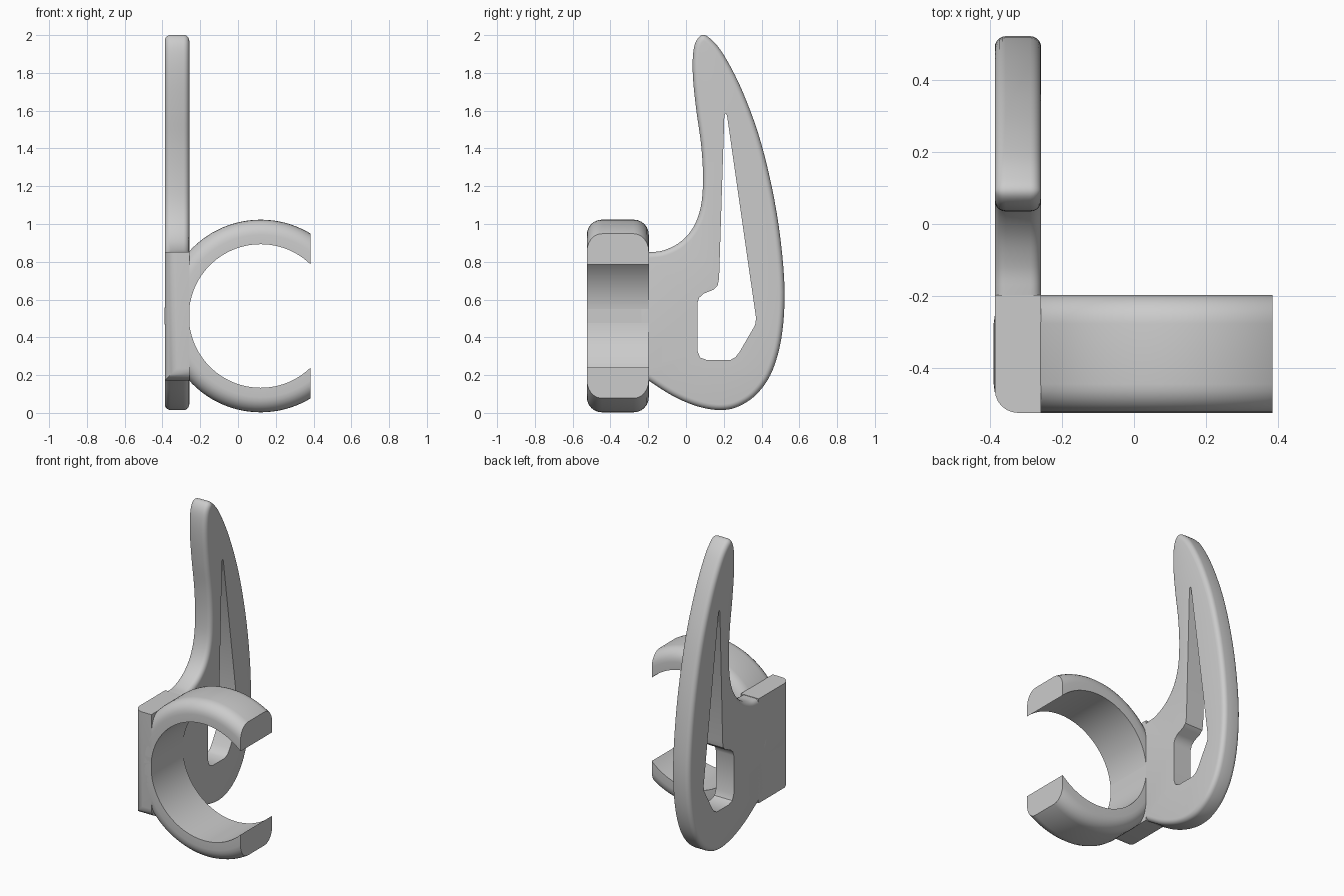
import bpy, bmesh, math
from mathutils import Vector

cube = bpy.data.objects.get("Cube")
if cube:
    bpy.data.objects.remove(cube, do_unlink=True)

grey = bpy.data.materials.new("plain grey")
grey.use_nodes = True
grey.diffuse_color = (0.6, 0.6, 0.6, 1)
grey.node_tree.nodes["Principled BSDF"].inputs["Base Color"].default_value = (0.6, 0.6, 0.6, 1)

X0, X1 = -0.387, -0.258     # plate thickness
Y0, Y1 = -0.525, -0.197     # clip depth
CX, CZ = 0.12, 0.513        # clip centre


def finish(bm, name):
    """Turn a bmesh into a smooth-shaded grey object."""
    bmesh.ops.recalc_face_normals(bm, faces=bm.faces)
    mesh = bpy.data.meshes.new(name)
    bm.to_mesh(mesh)
    bm.free()
    obj = bpy.data.objects.new(name, mesh)
    bpy.context.collection.objects.link(obj)
    mesh.materials.append(grey)
    bpy.ops.object.select_all(action='DESELECT')
    obj.select_set(True)
    bpy.context.view_layer.objects.active = obj
    bpy.ops.object.shade_smooth_by_angle(angle=math.radians(35))


def spline(pts, steps):
    """Catmull-Rom curve through open points."""
    p = [Vector(q) for q in pts]
    p = [p[0] * 2 - p[1]] + p + [p[-1] * 2 - p[-2]]
    out = []
    for a, b, c, d in zip(p, p[1:], p[2:], p[3:]):
        for i in range(steps):
            t = i / steps
            out.append((b * 2 + (c - a) * t + (a * 2 - b * 5 + c * 4 - d) * t * t
                        + (b * 3 - a - c * 3 + d) * t ** 3) / 2)
    return out + [p[-2]]


def inset(outline, dist):
    """Move a clockwise y-z outline inwards."""
    out = []
    for i, p in enumerate(outline):
        q = outline[(i + 1) % len(outline)]
        along = (p - outline[i - 1]).normalized() + (q - p).normalized()
        along.normalize()
        out.append(p + Vector((along.y, -along.x)) * dist)
    return out


def loop(bm, outline, x):
    return [bm.verts.new((x, y, z)) for y, z in outline]


def bridge(bm, a, b):
    for i in range(len(a)):
        j = (i + 1) % len(a)
        bm.faces.new((a[i], a[j], b[j], b[i]))


# Curved fin: rounded rim layers, straight slot wall, flat caps between them
edge = [(-.2, .85), (-.12, .86), (-.03, .905), (.04, .985), (.08, 1.1), (.09, 1.25),
        (.08, 1.42), (.055, 1.6), (.038, 1.76), (.036, 1.88), (.05, 1.96), (.085, 2.0),
        (.13, 1.98), (.2, 1.895), (.3, 1.7), (.4, 1.42), (.48, 1.06), (.52, .7),
        (.51, .43), (.46, .23), (.38, .105), (.28, .035), (.18, .015), (.06, .035),
        (-.07, .09), (-.2, .172)]
slot = [(.203, 1.575), (.21, 1.585), (.217, 1.575), (.371, .5), (.366, .465), (.285, .325),
        (.262, .295), (.235, .28), (.11, .28), (.075, .293), (.06, .33), (.06, .58),
        (.07, .61), (.095, .632), (.145, .652), (.167, .672), (.175, .71)]
outline = [Vector((-.26, .846))] + spline(edge, 5) + [Vector((-.26, .215))]
RIM, STEPS = 0.03, 5
layers = []
for i in range(STEPS + 1):
    a = math.pi / 2 * i / STEPS
    layers.append((RIM * (1 - math.cos(a)), RIM * (1 - math.sin(a))))
bm = bmesh.new()
rims = [loop(bm, inset(outline, d), X0 + dx) for dx, d in layers]
rims += [loop(bm, inset(outline, d), X1 - dx) for dx, d in reversed(layers)]
for a, b in zip(rims, rims[1:]):
    bridge(bm, a, b)
walls = [loop(bm, slot, x) for x in (X0, X1)]
bridge(bm, *walls)
for rim, wall in ((rims[0], walls[0]), (rims[-1], walls[1])):
    border = [bm.edges.get((ring[i - 1], ring[i]))
              for ring in (rim, wall) for i in range(len(ring))]
    bmesh.ops.triangle_fill(bm, edges=border, use_beauty=True, normal=(1, 0, 0))
finish(bm, "fin")

# Mounting block with rounded outer front and bottom front edges
Z0, Z1 = 0.172, 0.853
bm = bmesh.new()
ends = [loop(bm, [(Y0, Z0), (Y1, Z0), (Y1, Z1), (Y0, Z1)], x) for x in (X0, X1)]
bridge(bm, *ends)
for end in ends:
    bm.faces.new(end)
bmesh.ops.recalc_face_normals(bm, faces=bm.faces)


def is_rounded(e):
    mid = (e.verts[0].co + e.verts[1].co) / 2
    return abs(mid.y - Y0) < .001 and (abs(mid.x - X0) < .001 or abs(mid.z - Z0) < .001)


bmesh.ops.bevel(bm, geom=[e for e in bm.edges if is_rounded(e)], offset=0.065,
                segments=6, profile=0.5, affect='EDGES')
finish(bm, "mounting_block")

# Open ring clip: rounded cross-section spun around y, then cut flat
R_IN, R_OUT, R = 0.38, 0.51, 0.08
section = [(R_IN, Y0)]
for cy, start in ((Y0 + R, -90), (Y1 - R, 0)):
    for i in range(7):
        a = math.radians(start + 15 * i)
        section.append((R_OUT - R + R * math.cos(a), cy + R * math.sin(a)))
section.append((R_IN, Y1))

bm = bmesh.new()
N = 96
spun = []
for i in range(N):
    a = 2 * math.pi * i / N
    spun.append([bm.verts.new((CX + r * math.cos(a), y, CZ + r * math.sin(a)))
                 for r, y in section])
for i in range(N):
    bridge(bm, spun[i - 1], spun[i])
bmesh.ops.bisect_plane(bm, geom=bm.verts[:] + bm.edges[:] + bm.faces[:],
                       plane_co=(.385, 0, 0), plane_no=(1, 0, 0), clear_outer=True)
bmesh.ops.holes_fill(bm, edges=[e for e in bm.edges if e.is_boundary])
finish(bm, "ring_clip")
